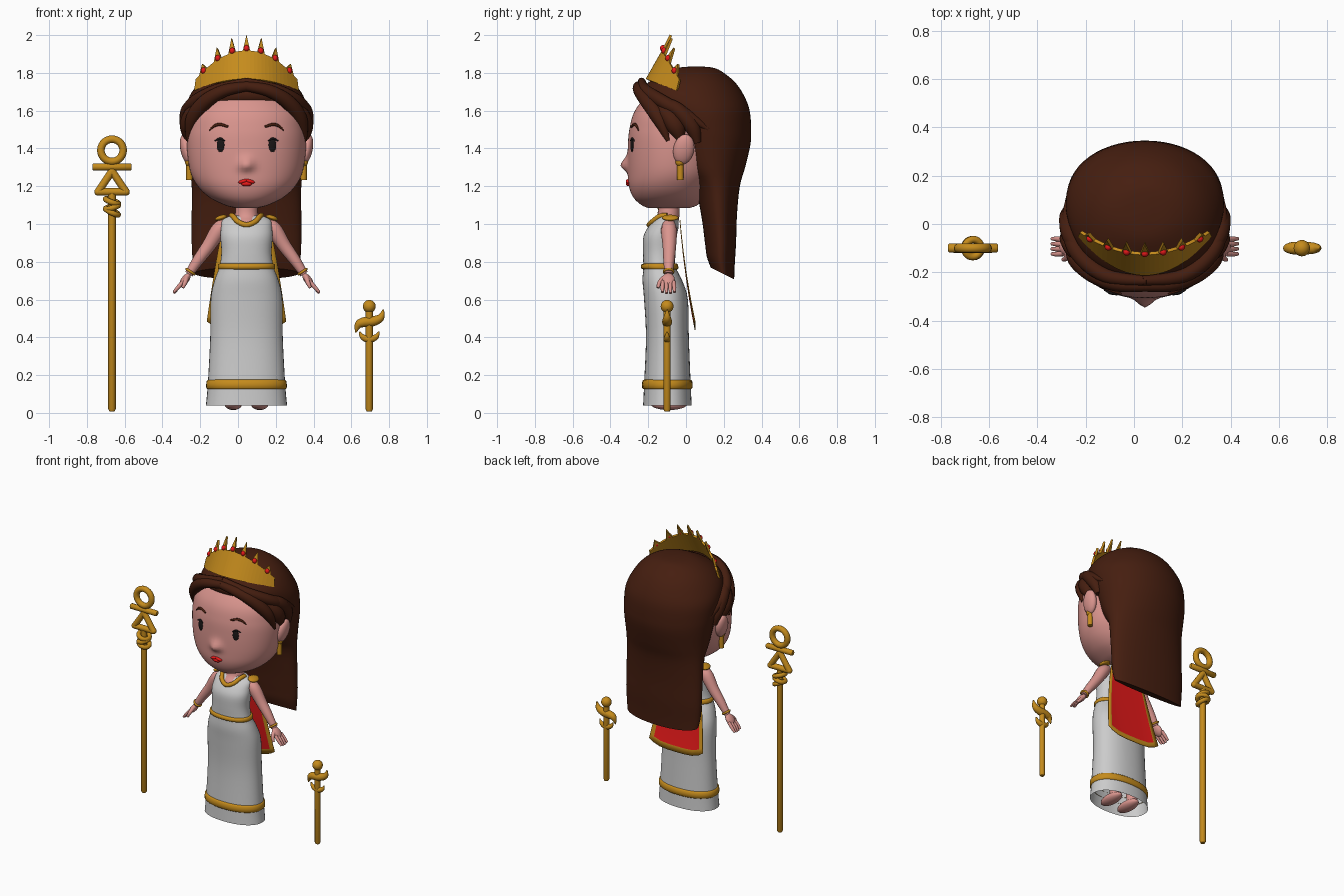
import bpy, math
from mathutils import Vector

if "Cube" in bpy.data.objects:
    bpy.data.objects.remove(bpy.data.objects["Cube"])

CX = 0.045          # the figure stands slightly right of centre
COL = {'skin': (.7, .3, .27), 'gold': (.56, .26, .012), 'hair': (.06, .013, .005),
       'red': (.8, .01, .01), 'black': (.01, .008, .008)}
MAT = {}
for k, c in COL.items():
    MAT[k] = bpy.data.materials.new(k)
    MAT[k].diffuse_color = (*c, 1)


def finish(o, name, col, smooth=True):
    o.name = name
    if col:
        o.data.materials.append(MAT[col])
    bpy.ops.object.select_all(action='DESELECT')
    o.select_set(True)
    bpy.context.view_layer.objects.active = o
    if smooth:
        bpy.ops.object.shade_smooth_by_angle(angle=math.radians(50))
    return o


def mesh(name, verts, faces, col, smooth=True):
    me = bpy.data.meshes.new(name)
    me.from_pydata(verts, [], faces)
    o = bpy.data.objects.new(name, me)
    bpy.context.collection.objects.link(o)
    return finish(o, name, col, smooth)


def spline(p, i, t):
    a, b, c, d = (p[max(0, min(len(p) - 1, i + k))] for k in (-1, 0, 1, 2))
    return [0.5 * (2 * q + (r - w) * t + (2 * w - 5 * q + 4 * r - s) * t * t + (3 * q - w - 3 * r + s) * t ** 3)
            for w, q, r, s in zip(a, b, c, d)]


def loft(name, rings, col, n=2.0, caps=(True, True), seg=40, sub=4):
    """Rings are (z, y front, y back, half width), joined smoothly."""
    rows = [spline(rings, i, k / sub) for i in range(len(rings) - 1) for k in range(sub)] + [rings[-1]]
    verts, faces = [], []
    for z, y0, y1, w in rows:
        for j in range(seg):
            a = 2 * math.pi * j / seg
            c, s = math.cos(a), math.sin(a)
            verts.append((CX + w * math.copysign(abs(c) ** (2 / n), c),
                          (y0 + y1) / 2 + (y1 - y0) / 2 * math.copysign(abs(s) ** (2 / n), s), z))
    for i in range(len(rows) - 1):
        for j in range(seg):
            k = (j + 1) % seg
            faces.append((i * seg + j, i * seg + k, (i + 1) * seg + k, (i + 1) * seg + j))
    if caps[0]:
        faces.append(tuple(reversed(range(seg))))
    if caps[1]:
        faces.append(tuple(range(len(verts) - seg, len(verts))))
    return mesh(name, verts, faces, col)


def tube(name, pts, radii, col, dx=CX, straight=False):
    cu = bpy.data.curves.new(name, 'CURVE')
    cu.dimensions, cu.bevel_depth, cu.bevel_resolution, cu.use_fill_caps = '3D', 1, 4, True
    if isinstance(radii, (int, float)):
        radii = [radii] * len(pts)
    rows = [(*p, r) for p, r in zip(pts, radii)]
    if not straight:
        rows = [spline(rows, i, k / 6) for i in range(len(rows) - 1) for k in range(6)] + [rows[-1]]
    sp = cu.splines.new('POLY')
    sp.points.add(len(rows) - 1)
    for p, (x, y, z, r) in zip(sp.points, rows):
        p.co, p.radius = (x + dx, y, z, 1), max(r, .001)
    o = bpy.data.objects.new(name, cu)
    bpy.context.collection.objects.link(o)
    bpy.ops.object.select_all(action='DESELECT')
    o.select_set(True)
    bpy.context.view_layer.objects.active = o
    bpy.ops.object.convert(target='MESH')
    return finish(bpy.context.object, name, col)


def ball(name, loc, rad, col, rot=(0, 0, 0), dx=CX):
    bpy.ops.mesh.primitive_uv_sphere_add(segments=20, ring_count=12, radius=1, rotation=rot,
                                         location=(loc[0] + dx, loc[1], loc[2]))
    bpy.context.object.scale = rad
    return finish(bpy.context.object, name, col)


def ring(name, loc, R, r, col, rot=(0, 0, 0), dx=CX):
    bpy.ops.mesh.primitive_torus_add(major_radius=R, minor_radius=r, major_segments=28, minor_segments=10,
                                     location=(loc[0] + dx, loc[1], loc[2]), rotation=rot)
    return finish(bpy.context.object, name, col)


# head with a nose pulled out of the surface, neck
head = loft('head', [(1.085, -.2, .02, .06), (1.10, -.235, .06, .115), (1.14, -.278, .1, .195),
                     (1.20, -.302, .14, .258), (1.28, -.308, .18, .298), (1.40, -.308, .2, .315),
                     (1.5, -.30, .2, .312), (1.6, -.27, .2, .29), (1.7, -.19, .18, .2), (1.75, -.1, .1, .1)],
            'skin', n=2.1, seg=96, sub=8)
for v in head.data.vertices:
    if v.co.y < -.2:
        dz = (v.co.z - 1.31) / (.04 if v.co.z > 1.31 else .028)
        v.co.y -= .038 * math.exp(-((v.co.x - CX) / .036) ** 2 - dz * dz)
loft('neck', [(.97, -.19, -.05, .04), (1.01, -.184, -.04, .06), (1.05, -.15, -.035, .06),
              (1.13, -.145, -.035, .055)], 'skin')
bpy.context.view_layer.update()


def face(x, z, lift=0):
    hit, loc, _, _ = head.ray_cast(Vector((x + CX, -2, z)), Vector((0, 1, 0)))
    return (x, loc.y - lift, z)


# lips, eyes, brows, ears, earrings
ball('lower_lip', face(0, 1.213), (.03, .014, .013), 'red')
for s in (-1, 1):
    ball('upper_lip', face(s * .018, 1.226), (.027, .013, .01), 'red', rot=(0, s * .25, 0))
    ball('eye', face(s * .137, 1.417), (.021, .008, .037), 'black', rot=(0, 0, s * .25))
    tube('eyelash', [face(s * x, z, .002) for x, z in ((.115, 1.44), (.14, 1.452), (.168, 1.44))], [.003, .006, .003], 'black')
    tube('eyebrow', [face(s * x, z, .002) for x, z in ((.098, 1.515), (.14, 1.527), (.172, 1.518), (.197, 1.495))],
         [.006, .008, .007, .003], 'hair')
    ball('ear', (s * .318, -.012, 1.395), (.032, .055, .082), 'skin', rot=(-.2, s * .2, 0))
    ball('earring_stud', (s * .302, -.032, 1.328), (.024, .024, .024), 'gold')
    tube('earring_drop', [(s * .302, -.03, 1.32), (s * .302, -.03, 1.232)], .017, 'gold', straight=True)

# long hair, its lower edge dropping towards the back
hair = loft('long_hair', [(.70, .13, .255, .275), (.78, .11, .258, .285), (.9, .10, .265, .29), (1.05, .08, .27, .29),
                          (1.2, .045, .285, .29), (1.3, -.03, .313, .302), (1.42, -.09, .341, .316), (1.5, -.13, .345, .324),
                          (1.6, -.19, .337, .326), (1.68, -.24, .307, .30), (1.75, -.198, .26, .248),
                          (1.80, -.115, .2, .18), (1.826, -.05, .15, .105), (1.834, .03, .08, .02)], 'hair', n=2.05, seg=56)
for v in hair.data.vertices:
    if v.co.z < .9:
        v.co.z += (.27 - v.co.y) * .5 * (.9 - v.co.z) / .2

# swept front strands
STRANDS = [
    ([(-.01, -.255, 1.73), (.12, -.246, 1.705), (.22, -.20, 1.645), (.285, -.14, 1.555), (.31, -.095, 1.44)], [.025, .033, .04, .038, .01]),
    ([(-.01, -.235, 1.755), (.16, -.215, 1.71), (.275, -.12, 1.645), (.313, 0, 1.58), (.315, .12, 1.5)], [.02, .03, .036, .032, .01]),
    ([(.2, -.19, 1.66), (.285, -.1, 1.58), (.303, -.05, 1.51), (.31, -.03, 1.44)], [.02, .045, .05, .015]),
    ([(.25, -.15, 1.665), (.305, -.05, 1.61), (.312, .03, 1.52), (.305, .06, 1.43)], [.015, .038, .042, .02])]
for s in (-1, 1):
    for pts, rad in STRANDS:
        tube('hair_strand', [(s * x, y, z) for x, y, z in pts], rad, 'hair')


# crown: curved band leaning back, seven spikes and gems
def low(t): return (CX + .272 * t, -.207 + .16 * t * t, 1.765 - .06 * t * t)
def top(t): return (CX + .264 * t, -.122 + .09 * t * t, 1.915 - .15 * t * t)
def tip(t): return (CX + .27 * t, -.08 + .055 * t * t, 2.0 - .21 * t * t)


verts, N = [], 28
for i in range(N + 1):
    verts += [low(2 * i / N - 1), top(2 * i / N - 1)]
faces = [(2 * i, 2 * i + 2, 2 * i + 3, 2 * i + 1) for i in range(N)]
for k in range(7):
    t, a = (k - 3) * 2 / 7, 8 * k + 3
    verts.append(tip(t))
    faces += [(a, a + 2, len(verts) - 1), (a + 2, a + 4, len(verts) - 1)]
    g = Vector(top(t)).lerp(Vector(tip(t)), .18)
    ball('crown_gem', (g.x, g.y - .008, g.z), (.015, .015, .017), 'red', dx=0)
crown = mesh('crown', verts, faces, 'gold', False)
m = crown.modifiers.new('thick', 'SOLIDIFY')
m.thickness, m.offset = .014, 0

# dress with belt, hem band and collar
loft('dress', [(.04, -.227, .03, .215), (.15, -.222, .025, .205), (.4, -.212, .015, .192), (.6, -.222, .01, .19),
               (.7, -.23, -.02, .17), (.775, -.226, -.055, .143), (.85, -.228, -.055, .133), (.93, -.226, -.05, .138),
               (.98, -.203, -.04, .135), (1.02, -.168, -.04, .128), (1.045, -.14, -.05, .085)],
     None, n=2.2, caps=(False, True))
loft('belt', [(.76, -.225, -.045, .145), (.765, -.237, -.04, .152), (.785, -.237, -.043, .15), (.79, -.225, -.05, .143)],
     'gold', n=2.2, sub=2)
loft('hem_band', [(.125, -.22, .02, .2), (.132, -.232, .034, .213), (.168, -.231, .033, .211), (.176, -.22, .02, .2)],
     'gold', n=2.2, sub=2, caps=(False, False))
tube('collar', [(-.08, -.1, 1.045), (-.07, -.14, 1.04), (-.045, -.178, 1.012), (0, -.195, .995),
                (.045, -.178, 1.012), (.07, -.14, 1.04), (.08, -.1, 1.045)], .014, 'gold')

# arms, hands, feet
for s in (-1, 1):
    def P(*pts): return [(s * x, y, z) for x, y, z in pts]
    tube('arm', P((.105, -.09, 1.005), (.145, -.09, .97), (.2, -.088, .885), (.255, -.09, .81), (.305, -.092, .735)),
         [.03, .042, .036, .03, .022], 'skin')
    ball('palm', (s * .325, -.094, .705), (.02, .035, .042), 'skin', rot=(0, -s * .65, 0))
    for i in range(4):
        y = -.122 + i * .019
        tube('finger', P((.335, y, .695), (.362, y - .003 + i * .002, .665), (.385, y - .002 + i * .002, .63 + .006 * abs(i - 1.5))),
             [.011, .0105, .007], 'skin')
    tube('thumb', P((.318, -.115, .715), (.325, -.14, .69), (.338, -.148, .662)), [.014, .012, .008], 'skin')
    ring('bracelet', (s * .297, -.092, .748), .024, .007, 'gold', rot=(0, -s * .6, 0))
    ball('shoulder_clasp', (s * .135, -.083, 1.033), (.033, .044, .014), 'gold', rot=(0, s * .3, 0))
    ball('foot', (s * .07, -.09, .045), (.046, .095, .03), 'skin')
    tube('ankle', P((.07, -.05, .045), (.075, -.06, .2)), [.036, .042], 'skin')

# cape with gold border
us = [-1, -.86, -.6, -.3, 0, .3, .6, .86, 1]
vs = [0, .12, .3, .5, .7, .85, .935, 1]
verts = [(CX + u * (.115 + .095 * v ** .8), -.03 + .045 * v + .035 * v * v,
          1.02 - .58 * v + v * .045 * u ** 4) for v in vs for u in us]
n = len(us)
faces = [(r * n + c, r * n + c + 1, r * n + n + c + 1, r * n + n + c) for r in range(len(vs) - 1) for c in range(n - 1)]
cape = mesh('cape', verts, faces, 'red')
cape.data.materials.append(MAT['gold'])
for i, p in enumerate(cape.data.polygons):
    if i % (n - 1) in (0, n - 2) or i // (n - 1) == len(vs) - 2:
        p.material_index = 1
cape.modifiers.new('thick', 'SOLIDIFY').thickness = .004

# tall staff: rod, coil, triangle, bar and loop
X, Y = -.667, -.1
tube('staff_rod', [(X, Y, .008), (X, Y, .02), (X, Y, 1.16)], [.014, .02, .02], 'gold', dx=0, straight=True)
for z, a in ((1.065, .45), (1.09, -.3), (1.12, .35)):
    ring('staff_coil', (X, Y, z), .036, .015, 'gold', rot=(.15, a, 0), dx=0)
corners = [Vector((X - .074, Y, 1.17)), Vector((X + .074, Y, 1.17)), Vector((X, Y, 1.28))]
for i in range(3):
    tube('staff_triangle_side', [corners[i], corners[(i + 1) % 3]], .02, 'gold', dx=0, straight=True)
    ball('staff_triangle_corner', corners[i], (.02, .02, .02), 'gold', dx=0)
tube('staff_bar', [(X - .104, Y, 1.302), (X - .098, Y, 1.302), (X + .098, Y, 1.302), (X + .104, Y, 1.302)],
     [.013, .019, .019, .013], 'gold', dx=0, straight=True)
ring('staff_loop', (X, Y, 1.39), .059, .02, 'gold', rot=(math.pi / 2, 0, 0), dx=0)

# short sceptre: rod, knob, curled wing and hook
X = .695
tube('sceptre_rod', [(X, Y, .008), (X, Y, .02), (X, Y, .55)], [.014, .019, .019], 'gold', dx=0, straight=True)
ball('sceptre_knob', (X, Y, .564), (.034, .034, .034), 'gold', dx=0)
tube('sceptre_wing', [(X + .075, Y, .548), (X + .06, Y, .505), (X + .02, Y, .485), (X - .03, Y, .48),
                      (X - .058, Y, .465), (X - .072, Y, .425)], [.003, .02, .026, .026, .02, .003], 'gold', dx=0)
tube('sceptre_hook', [(X - .052, Y, .43), (X - .035, Y, .402), (X, Y, .39), (X + .035, Y, .402), (X + .052, Y, .43)],
     [.003, .015, .019, .015, .003], 'gold', dx=0)

for m in bpy.data.materials:
    if m.users and not m.is_grease_pencil:
        m.use_nodes = True
        m.node_tree.nodes["Principled BSDF"].inputs["Base Color"].default_value = m.diffuse_color
